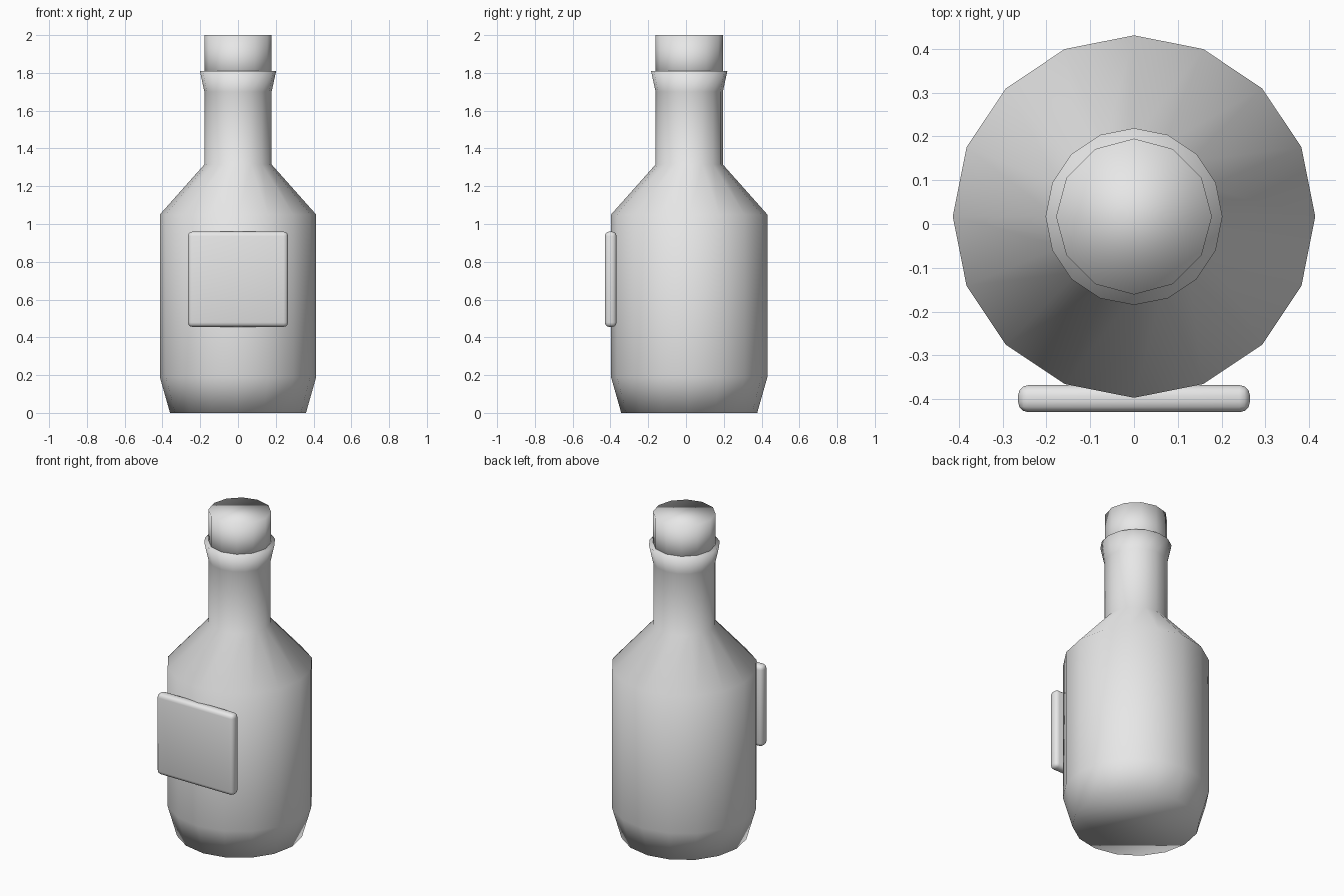
import bpy, bmesh, math

cube = bpy.data.objects.get("Cube")
if cube:
    bpy.data.objects.remove(cube, do_unlink=True)

AXIS_Y = 0.017

grey = bpy.data.materials.new("light grey")
grey.use_nodes = True
colour = (0.8, 0.8, 0.8, 1)
grey.diffuse_color = colour
grey.node_tree.nodes["Principled BSDF"].inputs["Base Color"].default_value = colour


def add_object(name, bm):
    bmesh.ops.recalc_face_normals(bm, faces=bm.faces[:])
    for face in bm.faces:
        face.smooth = True
    mesh = bpy.data.meshes.new(name)
    bm.to_mesh(mesh)
    bm.free()
    mesh.materials.append(grey)
    obj = bpy.data.objects.new(name, mesh)
    bpy.context.collection.objects.link(obj)
    return obj


def lathe(name, profile, sides):
    """Closed turned solid from (radius, height) pairs."""
    bm = bmesh.new()
    rings = []
    for radius, z in profile:
        angles = [math.tau * i / sides + math.pi / 2 for i in range(sides)]
        rings.append([bm.verts.new((radius * math.cos(a), AXIS_Y + radius * math.sin(a), z))
                      for a in angles])
    for low, high in zip(rings, rings[1:]):
        for i in range(sides):
            j = (i + 1) % sides
            bm.faces.new((low[i], low[j], high[j], high[i]))
    bm.faces.new(rings[0][::-1])
    bm.faces.new(rings[-1])
    return add_object(name, bm)


# Bottle with sloped shoulder, straight neck and flared lip
lathe("bottle", [(0.36, 0), (0.414, 0.19), (0.414, 1.05),
                 (0.178, 1.315), (0.178, 1.70), (0.202, 1.81)], 16)

# Stopper sunk into the lip
lathe("cork", [(0.178, 1.74), (0.178, 2.0)], 12)

# Flat label with rounded edges on the front
bm = bmesh.new()
bmesh.ops.create_cube(bm, size=1)
bmesh.ops.scale(bm, vec=(0.53, 0.062, 0.505), verts=bm.verts)
bmesh.ops.translate(bm, vec=(0, -0.399, 0.7075), verts=bm.verts)
bmesh.ops.bevel(bm, geom=bm.edges[:], offset=0.024, segments=3,
                profile=0.5, affect='EDGES')
add_object("label", bm)
